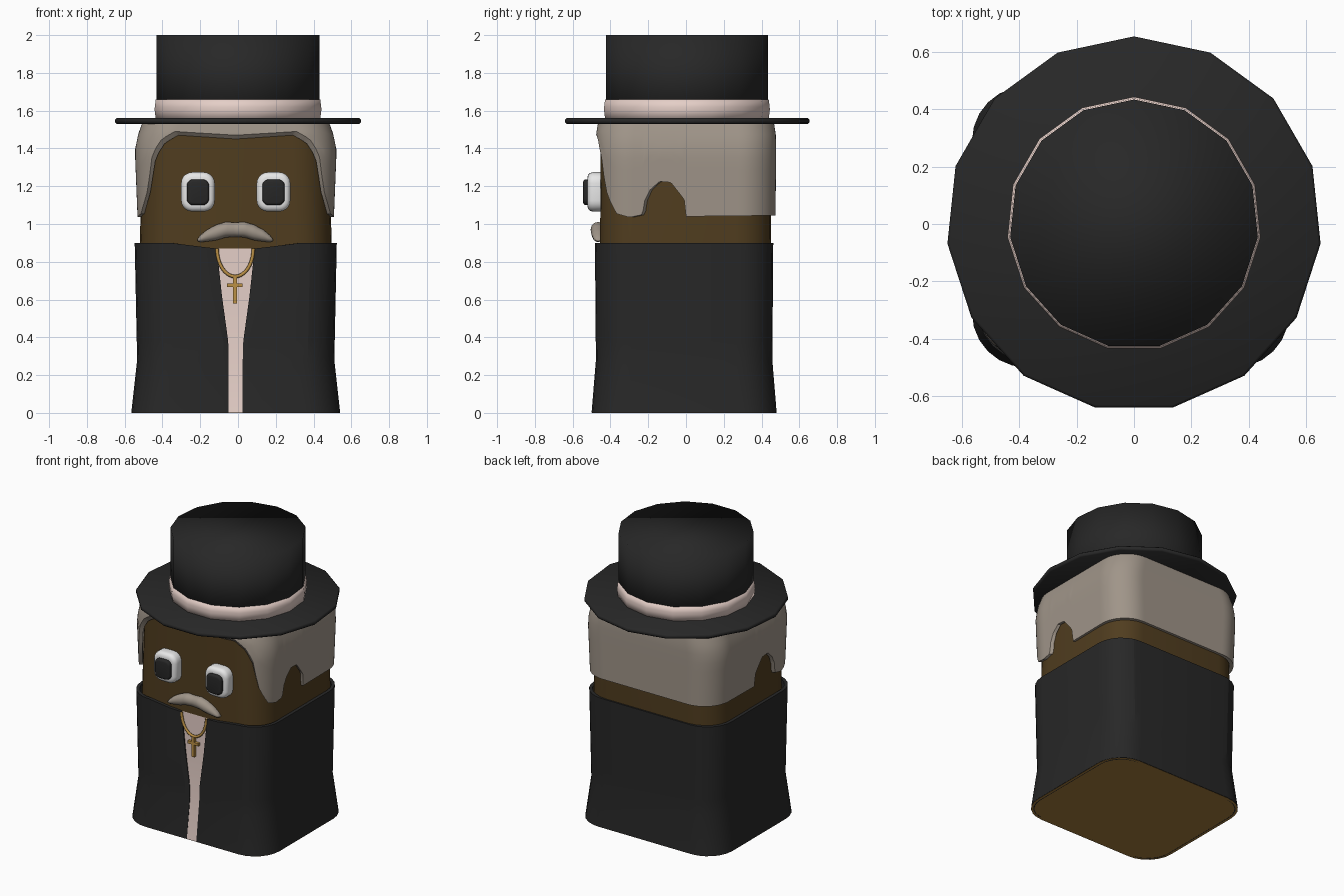
import bpy, bmesh, math

if "Cube" in bpy.data.objects:
    bpy.data.objects.remove(bpy.data.objects["Cube"], do_unlink=True)

CX = -0.012  # the figure stands slightly off the hat's axis


def material(name, *rgb):
    m = bpy.data.materials.new(name)
    m.use_nodes = True
    m.diffuse_color = (*rgb, 1)
    m.node_tree.nodes["Principled BSDF"].inputs["Base Color"].default_value = (*rgb, 1)
    return m


black = material("charcoal cloth", 0.0205, 0.0205, 0.0205)
skin = material("brown skin", 0.08, 0.046, 0.0135)
tan = material("tan underside", 0.37, 0.2, 0.045)
grey = material("grey hair", 0.35, 0.3, 0.25)
pink = material("pale pink", 0.78, 0.62, 0.57)
white = material("eye white", 0.87, 0.87, 0.87)
gold = material("gold", 0.5, 0.28, 0.06)


def finish(bm, name, mat, angle=35, solid=0, bevel=0):
    """Turn a bmesh into a shaded object, applying its modifier."""
    mesh = bpy.data.meshes.new(name)
    bm.to_mesh(mesh)
    bm.free()
    ob = bpy.data.objects.new(name, mesh)
    bpy.context.collection.objects.link(ob)
    mesh.materials.append(mat)
    bpy.ops.object.select_all(action='DESELECT')
    ob.select_set(True)
    bpy.context.view_layer.objects.active = ob
    if solid:
        mod = ob.modifiers.new("Solidify", 'SOLIDIFY')
        mod.thickness, mod.offset = solid, -1
        bpy.ops.object.modifier_apply(modifier=mod.name)
    if bevel:
        mod = ob.modifiers.new("Bevel", 'BEVEL')
        mod.width, mod.segments = bevel, 3
        mod.limit_method, mod.angle_limit = 'ANGLE', math.radians(40)
        bpy.ops.object.modifier_apply(modifier=mod.name)
    bpy.ops.object.shade_smooth_by_angle(angle=math.radians(angle))
    return ob


def loft(name, rings, mat, closed=True, caps=True, **kw):
    """Skin a stack of equal-length rings."""
    bm = bmesh.new()
    rows = [[bm.verts.new(p) for p in r] for r in rings]
    n = len(rows[0])
    for a, b in zip(rows, rows[1:]):
        for i in range(n if closed else n - 1):
            j = (i + 1) % n
            bm.faces.new((a[i], a[j], b[j], b[i]))
    if caps:
        bm.faces.new(rows[0])
        bm.faces.new(rows[-1])
        bmesh.ops.recalc_face_normals(bm, faces=bm.faces)
    return finish(bm, name, mat, **kw)


def interp(table, t):
    """Linear lookup; each row is a key followed by its values."""
    if t <= table[0][0]:
        return table[0][1:]
    for a, b in zip(table, table[1:]):
        if t <= b[0]:
            f = (t - a[0]) / (b[0] - a[0])
            return [u + (v - u) * f for u, v in zip(a[1:], b[1:])]
    return table[-1][1:]


def outline(hw, hd, cy, r=0.19, seg=6, sub=1):
    """Rounded rectangle, counter-clockwise from the front left corner."""
    pts = []
    for k, (sx, sy) in enumerate(((1, -1), (1, 1), (-1, 1), (-1, -1))):
        for i in range(seg + 1):
            a = math.radians(90 * (k - 1 + i / seg))
            pts.append((CX + sx * (hw - r) + r * math.cos(a),
                        cy + sy * (hd - r) + r * math.sin(a)))
    full = []
    for i, p in enumerate(pts):
        q = pts[(i + 1) % len(pts)]
        steps = sub if i % (seg + 1) == seg else 1
        full += [(p[0] + (q[0] - p[0]) * s / steps, p[1] + (q[1] - p[1]) * s / steps)
                 for s in range(steps)]
    return full


# Body and head, with a lighter underside
body = ((0, .552, .488, -.01), (.28, .508, .45, -.008), (.9, .508, .453, -.002), (1.54, .49, .45, 0))
figure = loft("body_and_head", [[(x, y, z) for x, y in outline(*dims)] for z, *dims in body], skin)
figure.data.materials.append(tan)
for face in figure.data.polygons:
    face.material_index = int(face.normal.z < -.9)

# Coat, open down the front, with lapels folded in towards the opening
coat = ((0, .553, .49, -.01), (.28, .522, .467, -.01), (.9, .535, .472, -.01))
# height: half gap, lapel width, fold depth
opening = ((0, .037, .026, 0), (.28, .037, .026, .01), (.38, .04, .026, .01),
           (.62, .073, .05, .011), (.9, .1, .085, .012))
rings = []
for z in (0.002, .28, .38, .62, .9):
    hw, hd, cy = interp(coat, z)
    gap, lapel, fold = interp(opening, z)
    front = cy - hd
    zf = min(z, .87)  # collar dips towards the opening
    zl = min(z, .88)
    rings.append([(CX + gap, front + fold, zf), (CX + gap + lapel, front, zl)]
                 + [(x, y, z) for x, y in outline(hw, hd, cy)]
                 + [(CX - gap - lapel, front, zl), (CX - gap, front + fold, zf)])
loft("coat", rings, black, closed=False, caps=False, solid=0.022, angle=15)

# Shirt strip behind the opening
rings = []
for z in (0.002, .28, .62, .87):
    hw, hd, cy = interp(body, z)
    w = interp(opening, z)[0] + .01
    rings.append([(CX - w, cy - hd - .002, z), (CX + w, cy - hd - .002, z)])
loft("shirt", rings, pink, closed=False, caps=False)

# Hair: a shell whose lower edge follows the hairline
hair = ((1.04, .52, .474, 0), (1.39, .534, .477, 0), (1.48, .515, .475, 0), (1.535, .495, .466, 0))
fringe = ((0, 1.47), (.33, 1.49), (.39, 1.45), (.43, 1.36), (.46, 1.18), (.5, 1.06))
sides = ((-.37, 1.055), (-.3, 1.035), (-.23, 1.05), (-.22, 1.12), (-.19, 1.18), (-.14, 1.225),
         (-.08, 1.22), (-.01, 1.13), (0, 1.04), (.47, 1.045))


def hairline(x, y):
    return interp(fringe, abs(x - CX))[0] if y < -.37 else interp(sides, y)[0]


def hair_ring(z, inset=0):
    hw, hd, cy = interp(hair, z)
    return outline(hw - inset, hd - inset, cy, seg=14, sub=60)


edge = [hairline(x, y) for x, y in hair_ring(1.04)]
# the lowest row is a chamfer sloping in to the forehead
rings = [[(*hair_ring(z, .018)[i], z - .02 * (z > 1.3)) for i, z in enumerate(edge)]]
for k in range(9):
    ring = []
    for i, low in enumerate(edge):
        z = low + (1.535 - low) * k / 8
        ring.append((*hair_ring(z)[i], z))
    rings.append(ring)
loft("hair", rings, grey, caps=False, solid=0.03, angle=35)


# Hat: fifteen-sided turned parts, shaded fully smooth
def turned(name, profile, mat):
    return loft(name, [[(r * math.cos(a), r * math.sin(a), z) for a in
                        (math.pi / 2 + math.tau * i / 15 for i in range(15))]
                       for r, z in profile], mat, angle=180)


turned("hat_brim", ((.645, 1.53), (.654, 1.538), (.654, 1.553), (.645, 1.561)), black)
turned("hat_crown", ((.434, 1.55), (.434, 2.0)), black)
turned("hat_band", ((.437, 1.55), (.444, 1.605), (.443, 1.62), (.438, 1.658)), pink)


def block(name, mat, x, z, w, h, front, back, corner=0, bevel=0):
    """Box facing the front, optionally with rounded corners."""
    bm = bmesh.new()
    bmesh.ops.create_cube(bm, size=1)
    for v in bm.verts:
        v.co = (x + v.co.x * w, (front + back) / 2 + v.co.y * (back - front), z + v.co.z * h)
    if corner:
        along = [e for e in bm.edges if abs(e.verts[0].co.y - e.verts[1].co.y) > .01]
        bmesh.ops.bevel(bm, geom=along, offset=corner, segments=5, profile=.5, affect='EDGES')
    return finish(bm, name, mat, bevel=bevel, angle=40)


# Eyes
for side, label in ((1, "left"), (-1, "right")):
    x = CX + side * .2
    block(label + "_eye", white, x, 1.17, .178, .208, -.522, -.42, .058, .028)
    block(label + "_pupil", black, x, 1.168, .118, .136, -.545, -.45, .034, .014)

# Moustache: elliptical sections along x
shape = ((0, .97, .038, .034), (.05, .97, .041, .04), (.1, .955, .041, .038),
         (.15, .938, .031, .032), (.185, .922, .018, .024), (.2, .915, .005, .012))
rings = []
for i in range(-20, 21):
    t = i / 100
    zc, rz, ry = interp(shape, abs(t))
    rings.append([(CX - .003 + t, -.465 + ry * math.cos(a), zc + rz * math.sin(a))
                  for a in (math.tau * k / 12 for k in range(12))])
loft("moustache", rings, grey, angle=60)

# Necklace chain and cross
curve = bpy.data.curves.new("necklace", 'CURVE')
curve.dimensions = '3D'
curve.bevel_depth, curve.bevel_resolution = .009, 2
line = curve.splines.new('POLY')
line.points.add(20)
for i, p in enumerate(line.points):
    a = math.pi * (1 + i / 20)
    p.co = (CX - .003 + .096 * math.cos(a), -.469, .87 + .148 * math.sin(a), 1)
curve.materials.append(gold)
bpy.context.collection.objects.link(bpy.data.objects.new("necklace", curve))
block("cross_upright", gold, CX - .004, .65, .019, .14, -.479, -.46)
block("cross_bar", gold, CX - .004, .675, .082, .019, -.479, -.46)
